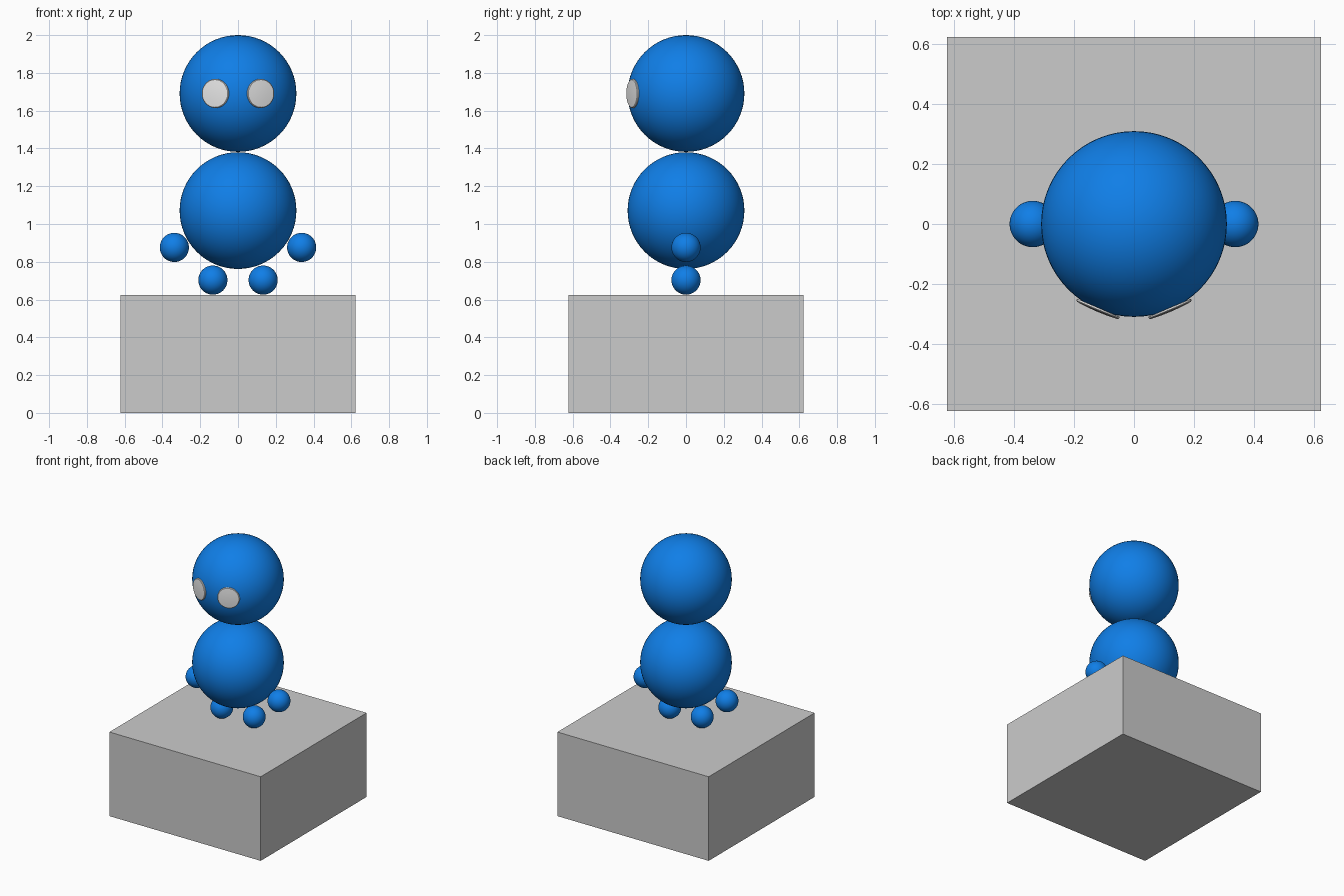
import bpy, bmesh, math
from mathutils import Matrix

if "Cube" in bpy.data.objects:
    bpy.data.objects.remove(bpy.data.objects["Cube"])


def material(name, rgb):
    m = bpy.data.materials.new(name)
    m.diffuse_color = (*rgb, 1)
    m.use_nodes = True
    m.node_tree.nodes["Principled BSDF"].inputs["Base Color"].default_value = m.diffuse_color
    return m


BLUE = material("bright blue", (0.005, 0.21, 0.8))
GREY = material("plinth grey", (0.6, 0.6, 0.6))
WHITE = material("eye white", (0.8, 0.8, 0.8))


def finish(name, bm, mat, smooth=True):
    mesh = bpy.data.meshes.new(name)
    bmesh.ops.recalc_face_normals(bm, faces=bm.faces[:])
    for f in bm.faces:
        f.smooth = smooth
    bm.to_mesh(mesh)
    bm.free()
    mesh.materials.append(mat)
    obj = bpy.data.objects.new(name, mesh)
    bpy.context.collection.objects.link(obj)
    return obj


def ball(name, radius, x, z):
    bm = bmesh.new()
    bmesh.ops.create_uvsphere(bm, u_segments=64, v_segments=32, radius=radius,
                              matrix=Matrix.Translation((x, 0, z)))
    return finish(name, bm, BLUE)


def eye(name, side):
    # shallow domed disc lying on the head surface, turned outwards
    bm = bmesh.new()
    profile = [(0, 0.303), (0.077, 0.303), (0.077, 0.309),
               (0.073, 0.3125), (0.04, 0.3155), (0, 0.3165)]
    verts = [bm.verts.new((r, 0, d)) for r, d in profile]
    edges = [bm.edges.new(p) for p in zip(verts, verts[1:])]
    bmesh.ops.spin(bm, geom=verts + edges, cent=(0, 0, 0), axis=(0, 0, 1),
                   angle=math.tau, steps=48)
    bmesh.ops.remove_doubles(bm, verts=bm.verts[:], dist=1e-5)
    turn = (Matrix.Translation((0, 0, HEAD_Z))
            @ Matrix.Rotation(side * math.radians(23), 4, "Z")
            @ Matrix.Rotation(math.radians(90), 4, "X"))
    bmesh.ops.transform(bm, matrix=turn, verts=bm.verts[:])
    obj = finish(name, bm, WHITE)
    for e in obj.data.edges:          # keep the rim crisp
        e.use_edge_sharp = False
    obj.data.set_sharp_from_angle(angle=math.radians(35))


HEAD_Z = 1.691

# plinth
bm = bmesh.new()
bmesh.ops.create_cube(bm, size=1, matrix=Matrix.Translation((0, 0, 0.3125))
                      @ Matrix.Diagonal((1.244, 1.244, 0.625, 1)))
finish("plinth", bm, GREY, smooth=False)

# head and body
ball("head", 0.309, 0, HEAD_Z)
ball("body", 0.309, 0, 1.071)

# paired hands, feet and eyes
for side, label in ((-1, "left"), (1, "right")):
    ball(label + "_hand", 0.077, side * 0.337, 0.876)
    ball(label + "_foot", 0.077, side * 0.133, 0.703)
    eye(label + "_eye", side)
